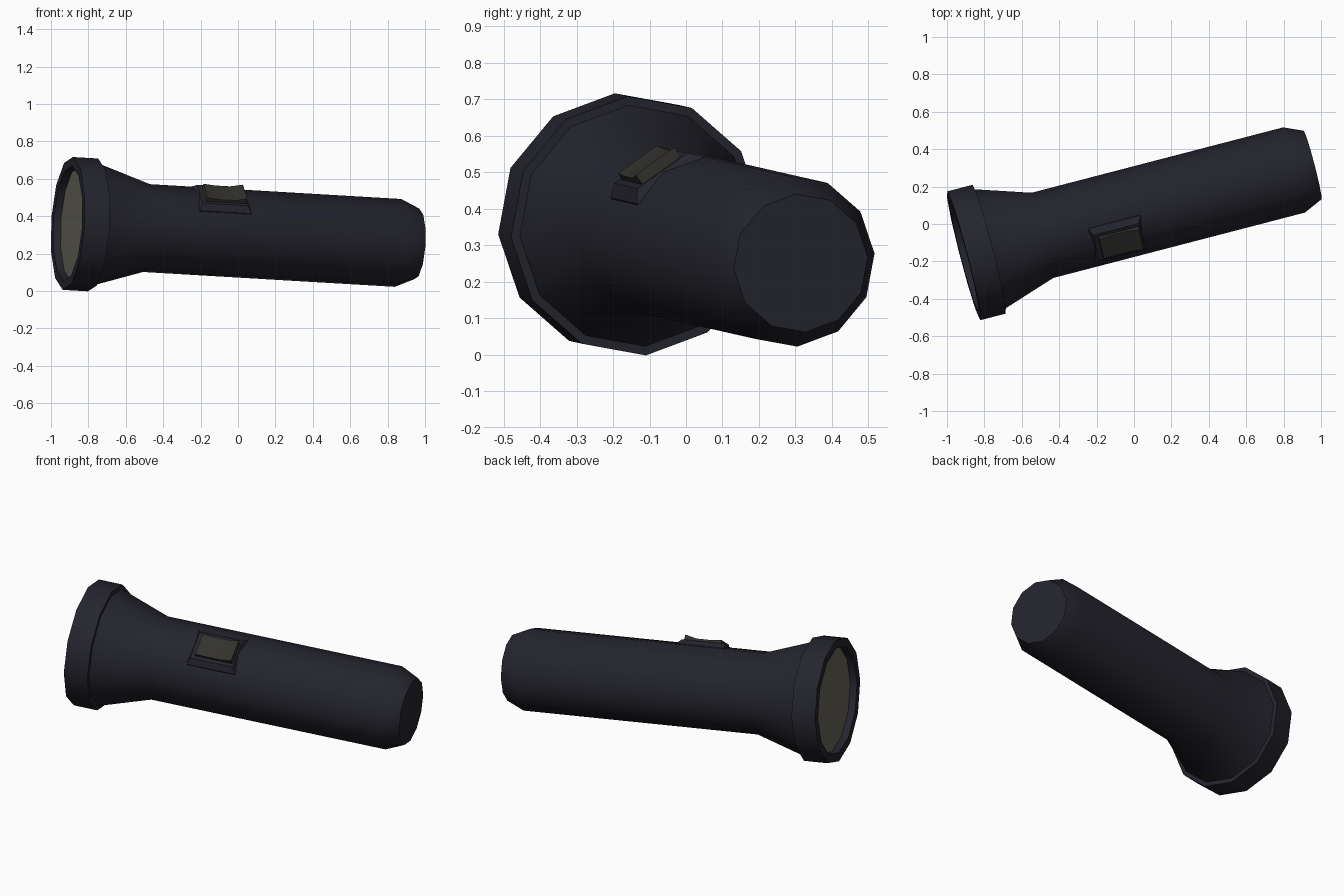
import bpy, bmesh
from math import sin, cos, tau, radians
from mathutils import Matrix, Vector

if "Cube" in bpy.data.objects:
    bpy.data.objects.remove(bpy.data.objects["Cube"])

# Torch frame: local x = front to tail, z = switch side, origin = centre of the front rim
axis = Vector((0.966, 0.251, -0.057)).normalized()
side = Vector((0, 0, 1)).cross(axis).normalized()
up = axis.cross(side)
roll = radians(35)
tang = side * cos(roll) + up * sin(roll)
norm = up * cos(roll) - side * sin(roll)
FRAME = Matrix.Translation((-0.91, -0.17, 0.361)) @ Matrix((axis, tang, norm)).transposed().to_4x4()
SIDES = 12


def material(name, rgb):
    m = bpy.data.materials.new(name)
    m.diffuse_color = (*rgb, 1)
    m.use_nodes = True
    m.node_tree.nodes["Principled BSDF"].inputs["Base Color"].default_value = m.diffuse_color
    return m


def finish(name, bm, mat, smooth=False):
    bmesh.ops.recalc_face_normals(bm, faces=bm.faces)
    me = bpy.data.meshes.new(name)
    bm.to_mesh(me)
    bm.free()
    ob = bpy.data.objects.new(name, me)
    bpy.context.collection.objects.link(ob)
    me.materials.append(mat)
    ob.matrix_world = FRAME
    if smooth:
        bpy.ops.object.select_all(action='DESELECT')
        ob.select_set(True)
        bpy.context.view_layer.objects.active = ob
        bpy.ops.object.shade_smooth_by_angle(angle=radians(32))
    return ob


def loft(bm, loops):
    # Bridge successive vertex loops and cap both ends
    rings = [[bm.verts.new(p) for p in loop] for loop in loops]
    for a, b in zip(rings, rings[1:]):
        for i in range(len(a)):
            j = (i + 1) % len(a)
            bm.faces.new((a[i], a[j], b[j], b[i]))
    bm.faces.new(rings[0])
    bm.faces.new(rings[-1])


def circle(s, r):
    return [(s, r * sin(tau * k / SIDES), r * cos(tau * k / SIDES)) for k in range(SIDES)]


def rect(s0, s1, half, z0, z1):
    return [(s0, -half, z0), (s1, -half, z1), (s1, half, z1), (s0, half, z0)]


dark = material("dark_body", (0.018, 0.018, 0.027))
grey = material("switch_grey", (0.032, 0.031, 0.027))
glass = material("lens_glass", (0.13, 0.125, 0.095))

# Body: recess floor, rim, head ring, flare, handle, tail
bm = bmesh.new()
loft(bm, [circle(s, r) for s, r in (
    (0.045, 0.305), (0.0, 0.308), (0.0, 0.357), (0.14, 0.357), (0.14, 0.332),
    (0.435, 0.236), (1.827, 0.236), (1.93, 0.19))])
finish("torch_body", bm, dark, True)

# Lens, just above the recess floor
bm = bmesh.new()
loft(bm, [circle(0.044, 0.305), circle(0.04, 0.305)])
finish("lens", bm, glass)

# Switch base plate with sloping sides
bm = bmesh.new()
loft(bm, [rect(0.665, 0.958, 0.115, 0.18, 0.18),
          rect(0.668, 0.955, 0.113, 0.21, 0.21),
          rect(0.685, 0.938, 0.085, 0.24, 0.24)])
finish("switch_plate", bm, dark)

# Switch button: dished profile across its width
bm = bmesh.new()
profile = [(0.705, 0.22), (0.712, 0.262), (0.78, 0.256), (0.86, 0.256), (0.928, 0.272), (0.932, 0.22)]
loft(bm, [[(s, y, z) for s, z in profile] for y in (-0.066, 0.066)])
finish("switch_button", bm, grey)
